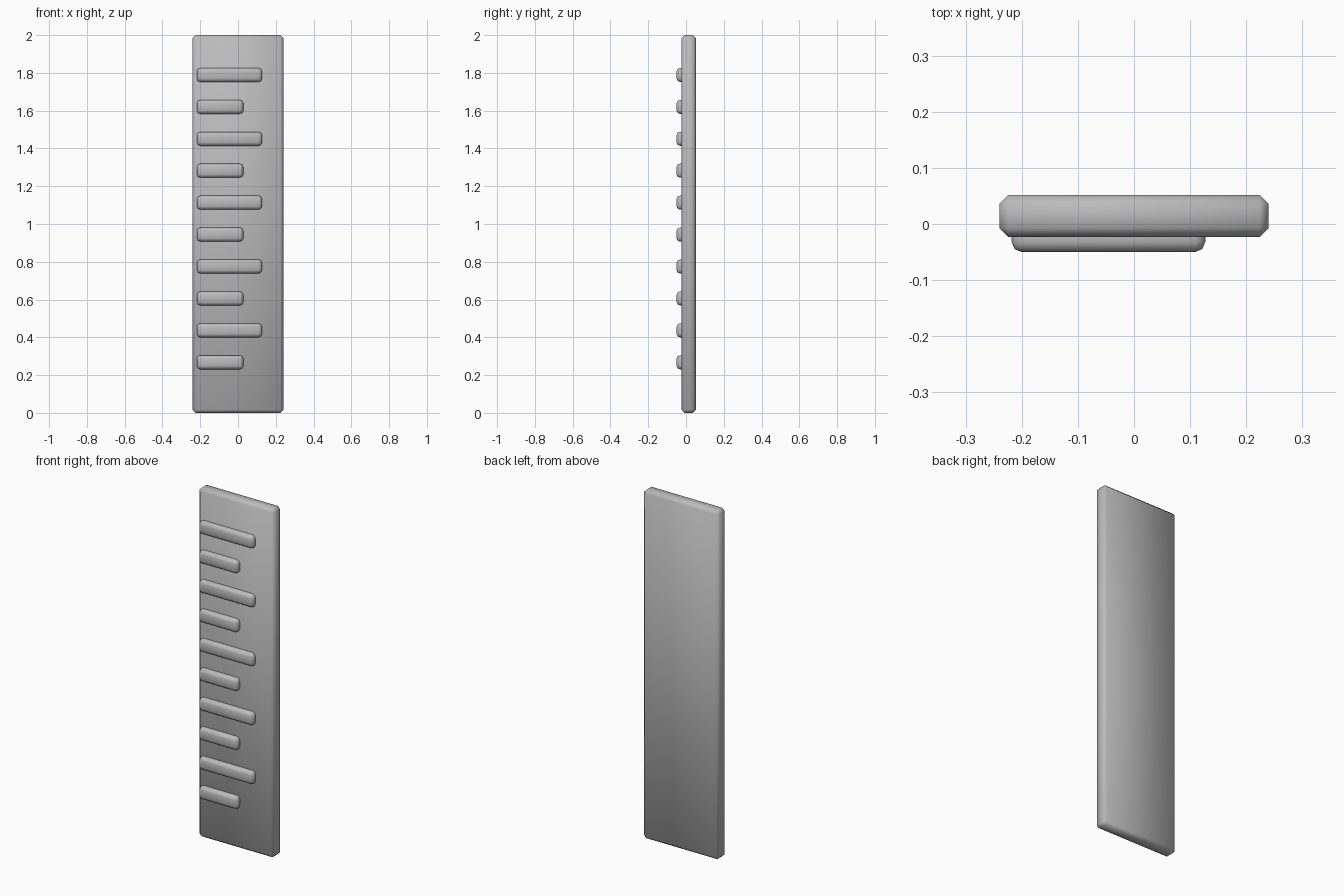
import bpy
import bmesh
from mathutils import Matrix, Vector

cube = bpy.data.objects.get("Cube")
if cube:
    bpy.data.objects.remove(cube, do_unlink=True)

GREY = (0.5, 0.5, 0.5, 1.0)
grey = bpy.data.materials.new("plain grey")
grey.use_nodes = True
grey.diffuse_color = GREY
grey.node_tree.nodes["Principled BSDF"].inputs["Base Color"].default_value = GREY


def bevelled_box(name, low, high, bevel, segments):
    """Smooth-shaded box between two corners with all edges bevelled."""
    low, high = Vector(low), Vector(high)
    bm = bmesh.new()
    bmesh.ops.create_cube(bm, size=1, matrix=Matrix.Diagonal((*(high - low), 1)))
    bmesh.ops.bevel(bm, geom=bm.edges[:], offset=bevel, segments=segments,
                    profile=0.5, affect='EDGES', clamp_overlap=True)
    for face in bm.faces:
        face.smooth = True
    mesh = bpy.data.meshes.new(name)
    bm.to_mesh(mesh)
    bm.free()
    mesh.materials.append(grey)
    obj = bpy.data.objects.new(name, mesh)
    obj.location = (low + high) / 2
    bpy.context.collection.objects.link(obj)
    return obj


# Flat board
bevelled_box("board", (-0.24, -0.023, 0), (0.24, 0.052, 2), 0.016, 1)

# Raised graduation marks, alternating short and long from the bottom up
for i in range(10):
    z = 0.268 + i * 0.169
    end = 0.127 if i % 2 else 0.028
    kind = "long" if i % 2 else "short"
    bevelled_box(f"{kind}_mark_{i // 2 + 1}", (-0.218, -0.05, z - 0.037),
                 (end, 0.005, z + 0.037), 0.018, 2)
